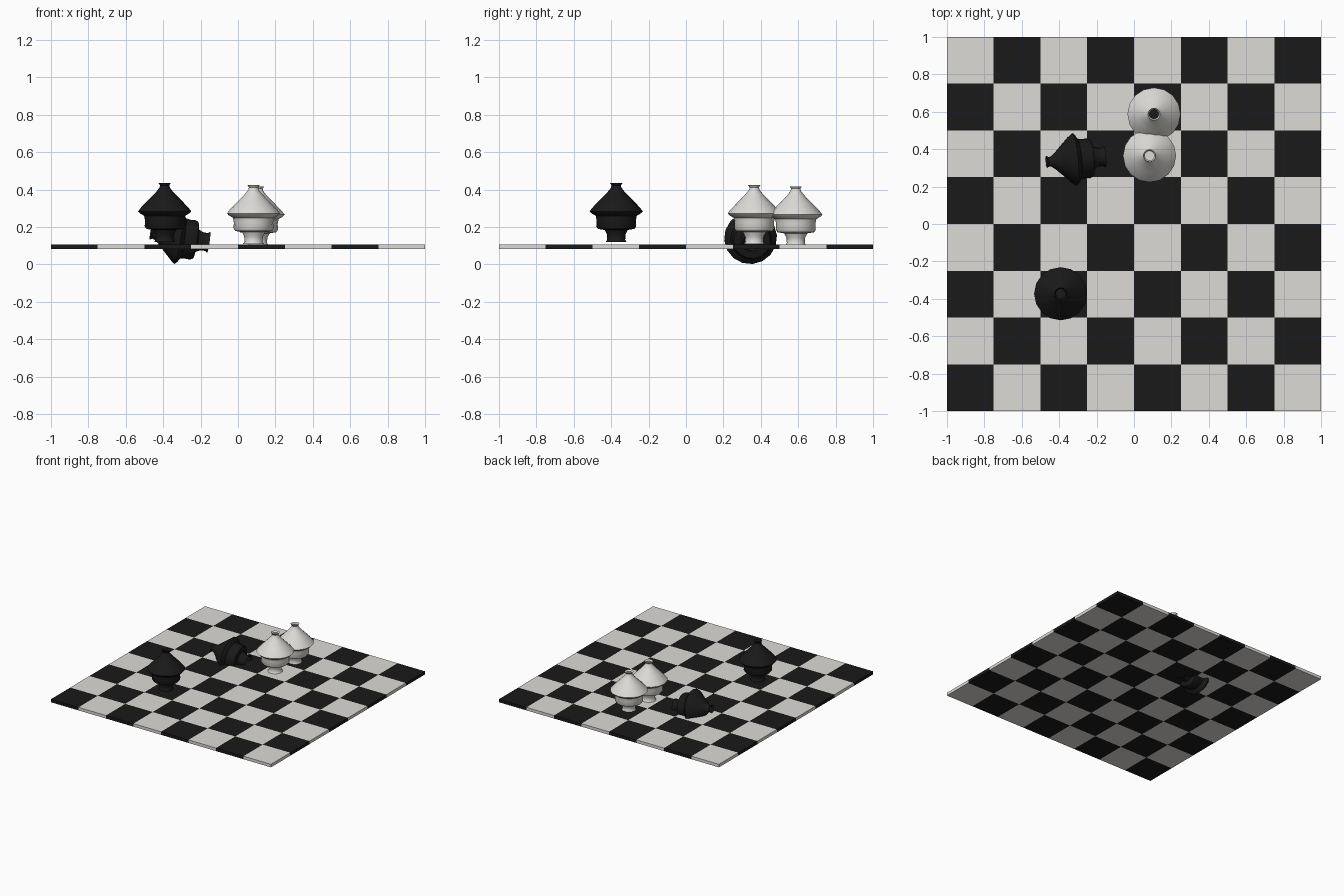
import bpy, bmesh, math
from mathutils import Matrix, Vector

if "Cube" in bpy.data.objects:
    bpy.data.objects.remove(bpy.data.objects["Cube"])


def material(name, colour):
    m = bpy.data.materials.new(name)
    m.diffuse_color = (*colour, 1)
    m.use_nodes = True
    m.node_tree.nodes["Principled BSDF"].inputs["Base Color"].default_value = m.diffuse_color
    return m


light = material("light", (0.72, 0.71, 0.68))
dark = material("dark", (0.01, 0.01, 0.01))


def add_object(name, bm, mats):
    mesh = bpy.data.meshes.new(name)
    bm.to_mesh(mesh)
    bm.free()
    ob = bpy.data.objects.new(name, mesh)
    bpy.context.collection.objects.link(ob)
    for m in mats:
        mesh.materials.append(m)
    return ob


# checkered board: an 8 x 8 grid given thickness
bm = bmesh.new()
bmesh.ops.create_grid(bm, x_segments=8, y_segments=8, size=1.0)
for f in bm.faces:
    c = f.calc_center_median()
    f.material_index = (math.floor((c.x + 1) * 4) + math.floor((c.y + 1) * 4) + 1) % 2
board = add_object("board", bm, [light, dark])
board.location.z = 0.107
solid = board.modifiers.new("thickness", 'SOLIDIFY')
solid.thickness = 0.025
solid.offset = -1

# lathe profile of a playing piece (radius, height), open at both ends
PROFILE = [(0.056, 0), (0.048, 0.012), (0.05, 0.04), (0.062, 0.064), (0.098, 0.07),
           (0.107, 0.084), (0.105, 0.115), (0.11, 0.14), (0.132, 0.153), (0.142, 0.164),
           (0.126, 0.185), (0.086, 0.226), (0.046, 0.267), (0.028, 0.29),
           (0.025, 0.303), (0.033, 0.315)]
SIDES = 16


def piece(name, base, mat, axis=(0, 0, 1)):
    bm = bmesh.new()
    rings = [[bm.verts.new((r * math.cos(2 * math.pi * k / SIDES),
                            r * math.sin(2 * math.pi * k / SIDES), h))
              for k in range(SIDES)] for r, h in PROFILE]
    for a, b in zip(rings, rings[1:]):
        for k in range(SIDES):
            n = (k + 1) % SIDES
            bm.faces.new((a[k], a[n], b[n], b[k]))
    ob = add_object(name, bm, [mat])
    turn = Vector((0, 0, 1)).rotation_difference(Vector(axis)).to_matrix().to_4x4()
    ob.matrix_world = Matrix.Translation(base) @ turn
    bpy.ops.object.select_all(action='DESELECT')
    ob.select_set(True)
    bpy.context.view_layer.objects.active = ob
    bpy.ops.object.shade_smooth_by_angle(angle=math.radians(40))
    return ob


# three standing pieces and one toppled piece sunk into the board
piece("light_piece_front", (0.083, 0.365, 0.109), light)
piece("light_piece_back", (0.107, 0.587, 0.102), light)
piece("dark_piece_standing", (-0.392, -0.373, 0.12), dark)
piece("dark_piece_toppled", (-0.157, 0.36, 0.118), dark, (-0.985, -0.09, 0.147))
